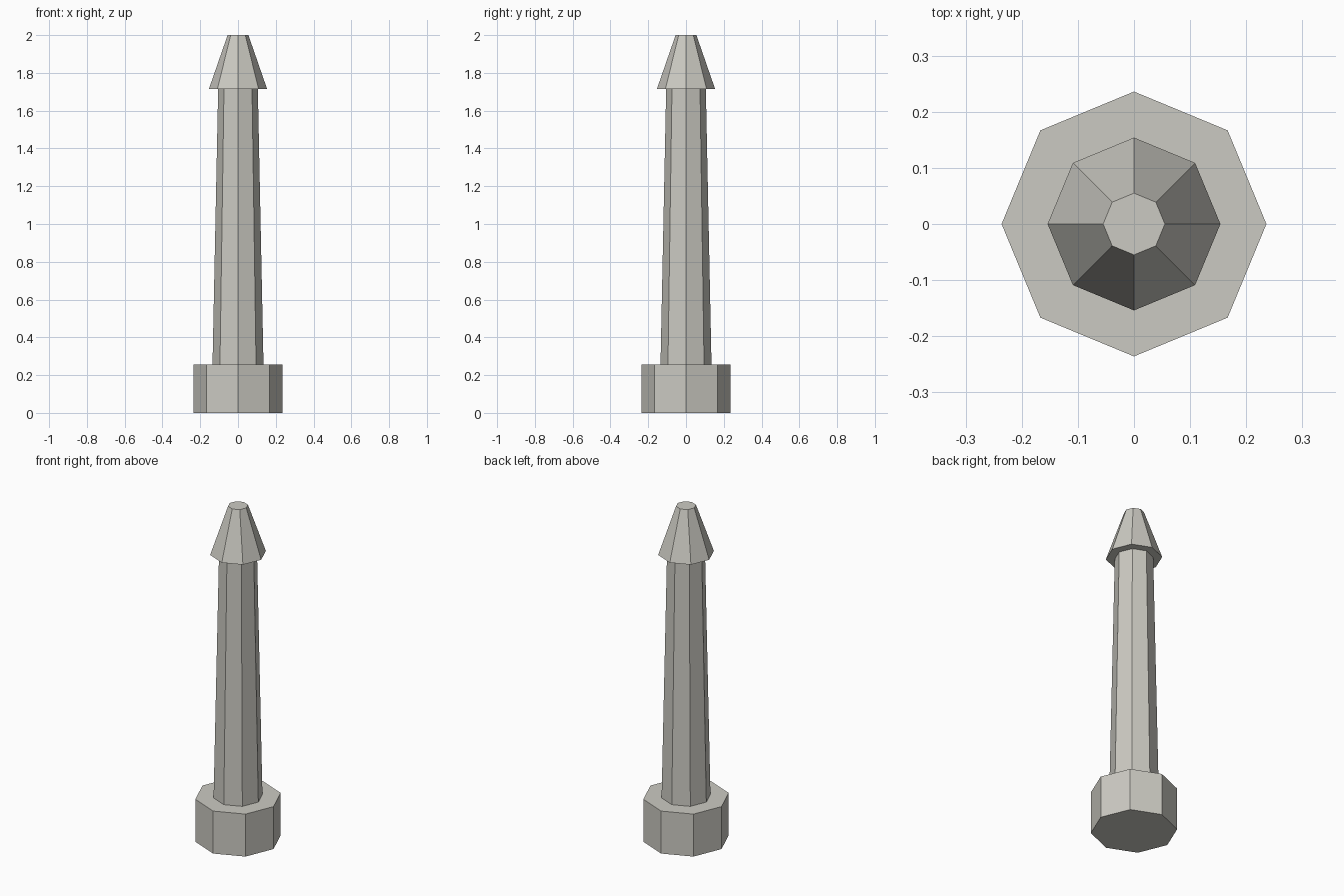
import bpy

if "Cube" in bpy.data.objects:
    bpy.data.objects.remove(bpy.data.objects["Cube"])

# Single warm grey stone colour
stone = bpy.data.materials.new("warm_grey")
stone.diffuse_color = (0.60, 0.59, 0.54, 1.0)
stone.use_nodes = True
stone.node_tree.nodes["Principled BSDF"].inputs["Base Color"].default_value = stone.diffuse_color


def octagon_part(name, r_bottom, r_top, z_bottom, z_top):
    """Flat-shaded eight-sided tapered column with corners on the axes."""
    bpy.ops.mesh.primitive_cone_add(
        vertices=8, radius1=r_bottom, radius2=r_top,
        depth=z_top - z_bottom, location=(0, 0, (z_bottom + z_top) / 2))
    part = bpy.context.object
    part.name = name
    part.data.materials.append(stone)
    return part


# Wide foot, slender tapering shaft, overhanging blunt tip
octagon_part("base", 0.236, 0.236, 0.0, 0.255)
octagon_part("shaft", 0.135, 0.105, 0.255, 1.715)
octagon_part("tip", 0.154, 0.055, 1.715, 2.0)
